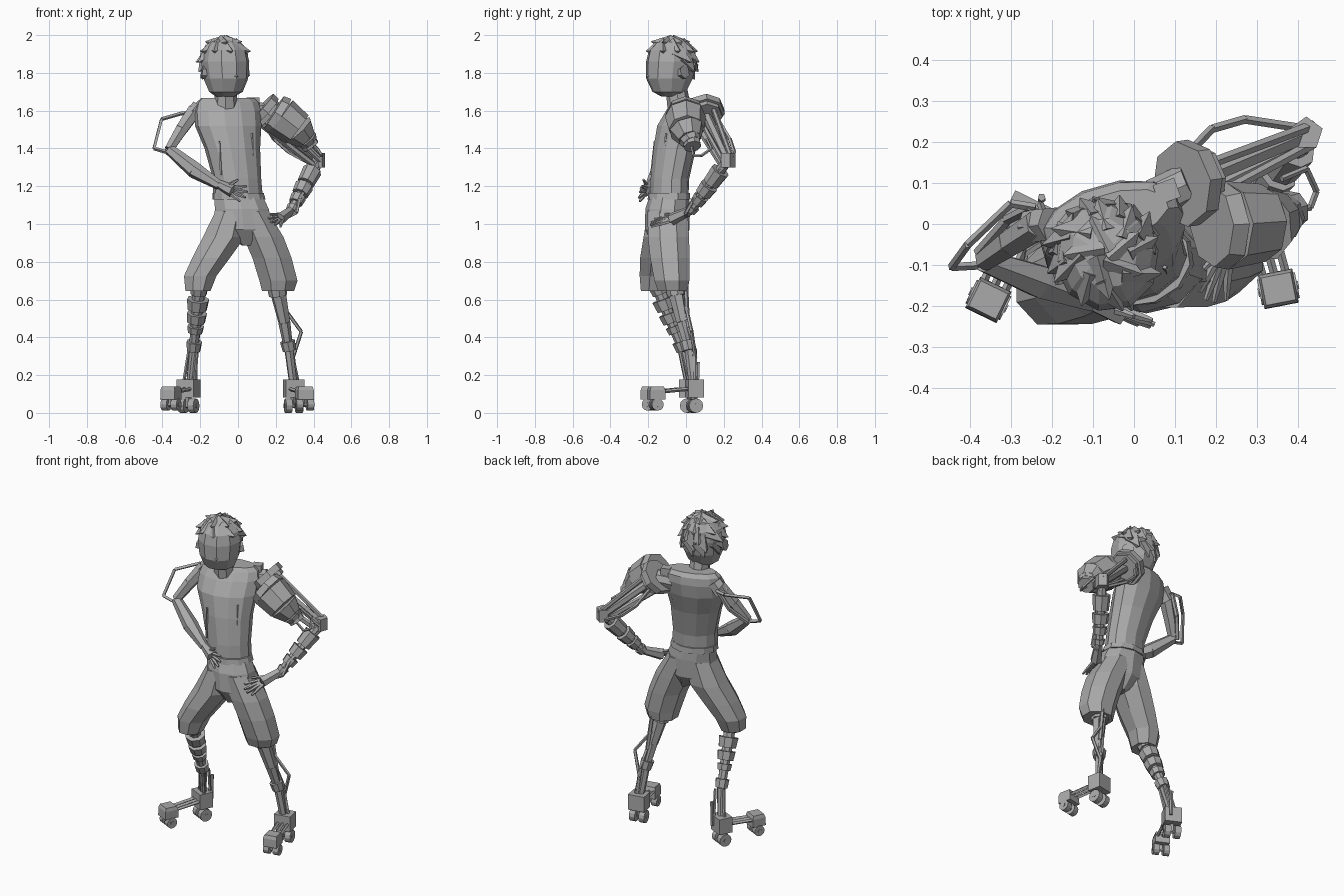
import bpy, bmesh, math, random
from mathutils import Vector, Matrix

random.seed(4)
cube = bpy.data.objects.get("Cube")
if cube:
    bpy.data.objects.remove(cube, do_unlink=True)

GREY = bpy.data.materials.new("plain grey")
GREY.use_nodes = True
GREY.diffuse_color = (0.4, 0.4, 0.4, 1)
GREY.node_tree.nodes["Principled BSDF"].inputs["Base Color"].default_value = (0.4, 0.4, 0.4, 1)


def finish(name, bm, matrix=None):
    bmesh.ops.recalc_face_normals(bm, faces=bm.faces)
    mesh = bpy.data.meshes.new(name)
    bm.to_mesh(mesh)
    bm.free()
    mesh.materials.append(GREY)
    obj = bpy.data.objects.new(name, mesh)
    if matrix:
        obj.matrix_world = matrix
    bpy.context.collection.objects.link(obj)
    return obj


def loft(name, rings, sides=10, yaw=0, matrix=None):
    """Stack of flat oval rings: (x, y, z, half width, half depth)."""
    bm = bmesh.new()
    spin = Matrix.Rotation(math.radians(yaw), 3, 'Z')
    loops = []
    for x, y, z, w, d in rings:
        loop = []
        for i in range(sides):
            a = 2 * math.pi * (i + 0.5) / sides
            off = spin @ Vector((w * math.cos(a), d * math.sin(a), 0))
            loop.append(bm.verts.new(Vector((x, y, z)) + off))
        loops.append(loop)
    for lo, hi in zip(loops, loops[1:]):
        for i in range(sides):
            j = (i + 1) % sides
            bm.faces.new((lo[i], lo[j], hi[j], hi[i]))
    bm.faces.new(loops[0][::-1])
    bm.faces.new(loops[-1])
    return finish(name, bm, matrix)


def add_cone(bm, a, b, r1, r2, sides):
    a, b = Vector(a), Vector(b)
    turn = (b - a).to_track_quat('Z', 'Y').to_matrix().to_4x4()
    bmesh.ops.create_cone(bm, cap_ends=True, segments=sides, radius1=r1, radius2=r2,
                          depth=(b - a).length, matrix=Matrix.Translation((a + b) / 2) @ turn)


def limb(name, points, radii, sides=6):
    """Chain of tapered prisms through the points."""
    bm = bmesh.new()
    for a, b, r1, r2 in zip(points, points[1:], radii, radii[1:]):
        add_cone(bm, a, b, r1, r2, sides)
    return finish(name, bm)


def rod(name, points, r=0.01, sides=5):
    return limb(name, points, [r] * len(points), sides)


def block(name, centre, size, yaw=0):
    bm = bmesh.new()
    bmesh.ops.create_cube(bm, size=1, matrix=Matrix.Diagonal((*size, 1)))
    return finish(name, bm, Matrix.Translation(centre) @ Matrix.Rotation(math.radians(yaw), 4, 'Z'))


def collars(name, a, b, stations, sides=8):
    """Short bands along a limb: (start, end, radius) as fractions of a to b."""
    a, b = Vector(a), Vector(b)
    bm = bmesh.new()
    for s, e, r in stations:
        add_cone(bm, a.lerp(b, s), a.lerp(b, e), r, r * 0.88, sides)
    return finish(name, bm)


def hand(name, wrist, palm, tips, thumb):
    limb(name + "_palm", [wrist, palm], [0.024, 0.034], 6)
    wrist, palm = Vector(wrist), Vector(palm)
    for i, tip in enumerate(tips):
        tip = Vector(tip)
        root = palm.lerp(tip, 0.1) + (tip - sum((Vector(t) for t in tips), Vector()) / 4) * 0.3
        limb(f"{name}_finger_{i + 1}", [root, root.lerp(tip, 0.55), tip], [0.012, 0.01, 0.006], 5)
    limb(name + "_thumb", [wrist.lerp(palm, 0.5), thumb], [0.013, 0.007], 5)


# Torso, neck and belt
loft("torso", [(0.0, -0.09, 1.13, .135, .10), (-.005, -.085, 1.24, .13, .10), (-.03, -.06, 1.4, .15, .11),
               (-.052, -.03, 1.52, .18, .118), (-.055, .0, 1.6, .182, .1),
               (-.055, .015, 1.645, .17, .08), (-.055, .015, 1.668, .145, .06)], 12, 16)
limb("neck", [(-.065, -.035, 1.61), (-.065, -.055, 1.74)], [.062, .056], 8)
loft("belt", [(.005, -.09, 1.13, .143, .113), (0, -.09, 1.165, .138, .11)], 12, 8)
block("shoulder_knob", (.08, .08, 1.645), (.055, .05, .05), 20)
rod("front_seam", [(-.09, -.185, 1.26), (-.1, -.165, 1.44)], .006, 4)
rod("side_seam", [(.085, -.135, 1.2), (.075, -.105, 1.48)], .006, 4)

# Head, face details and hair, built around the head's own axis
HEAD = Matrix.Translation((-.068, -.08, 0)) @ Matrix.Rotation(math.radians(26), 4, 'Z')
loft("head", [(0, -.0, 1.675, .05, .05), (0, -.01, 1.7, .09, .09), (0, -.008, 1.77, .118, .128),
              (0, 0, 1.86, .128, .135), (0, .004, 1.92, .115, .124), (0, .01, 1.962, .08, .088),
              (0, .01, 1.98, .03, .03)], 10, 0, HEAD)
limb("nose", [HEAD @ Vector((0, -.105, 1.79)), HEAD @ Vector((0, -.145, 1.78))], [.022, .004], 4)
for side, label in ((-1, "right"), (1, "left")):
    limb(label + "_ear", [HEAD @ Vector((side * .1, .01, 1.8)), HEAD @ Vector((side * .128, .02, 1.805))],
         [.032, .036], 6)
bm = bmesh.new()
for row, (lift, count) in enumerate(((70, 5), (45, 8), (22, 9), (2, 9), (-16, 8))):
    for i in range(count):
        around = 2 * math.pi * (i + 0.5 * (row % 2)) / count + random.uniform(-.15, .15)
        if lift < 30 and math.sin(around) < (-.2 if lift > 10 else .25):
            continue
        el = math.radians(lift)
        out = Vector((math.cos(el) * math.cos(around), math.cos(el) * math.sin(around), math.sin(el)))
        root = Vector((out.x * .096, out.y * .102 + .005, 1.855 + out.z * .1))
        down = Vector((math.cos(around) * math.sin(el), math.sin(around) * math.sin(el), -math.cos(el)))
        side = Vector((-math.sin(around), math.cos(around), 0))
        tip = root + out * .038 + (down * .6 + side * random.uniform(.2, .6)) * .09
        add_cone(bm, root - (tip - root) * .25, tip, .058, .002, 4)
finish("hair", bm, HEAD)

# Shorts
loft("shorts_hips", [(.048, -.1, .885, .025, .07), (.03, -.1, .97, .165, .118),
                     (.02, -.097, 1.08, .15, .118), (.005, -.09, 1.14, .136, .106)], 10)
loft("shorts_right_leg", [(-.212, -.165, .645, .072, .08), (-.2, -.153, .725, .093, .1),
                          (-.143, -.137, .82, .108, .115), (-.075, -.112, .93, .12, .122),
                          (-.035, -.1, 1.07, .09, .11)], 8)
loft("shorts_left_leg", [(.212, -.07, .645, .092, .085), (.214, -.075, .7, .109, .1),
                         (.18, -.085, .82, .112, .113), (.135, -.093, .93, .115, .118),
                         (.07, -.097, 1.07, .095, .115)], 8)

# Right lower leg: stacked collars over a core, then ankle rods
knee, shin, ankle = (-.205, -.15, .67), (-.235, -.015, .33), (-.255, .02, .17)
limb("right_shin_core", [knee, shin, ankle], [.036, .025, .018], 8)
collars("right_shin_collars", knee, shin, ((.0, .12, .05), (.2, .36, .06), (.42, .56, .055),
                                           (.62, .72, .045), (.86, 1, .042)))
for dx, dy in ((-.025, .01), (.02, .03), (.015, -.02)):
    rod("right_ankle_rod", [(shin[0] + dx, shin[1] + dy, .33), (ankle[0] + dx * 1.3, ankle[1] + dy, .16)], .009)
rod("right_heel_post", [(-.225, .06, .12), (-.225, .065, .27)], .01)

# Left lower leg: twin beams with a bent calf strut
limb("left_shin", [(.205, -.06, .67), (.245, -.02, .48), (.268, .015, .34), (.29, .035, .17)],
     [.045, .032, .024, .022], 6)
rod("left_shin_beam", [(.235, -.0, .67), (.262, .01, .45), (.285, .045, .34), (.305, .05, .17)], .012)
rod("left_calf_strut", [(.24, .0, .56), (.335, .03, .43), (.29, .05, .29), (.315, .05, .17)], .01)
collars("left_shin_collars", (.262, .005, .38), (.272, .015, .33), ((0, 1, .04),))
collars("left_knee", (.205, -.06, .68), (.212, -.05, .62), ((0, 1, .055),))


# Wheeled feet
def foot(name, heel, toe, yaw):
    turn = Matrix.Rotation(math.radians(yaw), 3, 'Z')
    across = turn @ Vector((1, 0, 0))
    heel, toe = Vector(heel), Vector(toe)
    block(name + "_heel_block", heel, (.1, .085, .095), yaw)
    loft(name + "_toe_block", [(*toe.xy, .07, .06, .06), (*toe.xy, .12, .06, .058), (*toe.xy, .14, .052, .048)],
         4, yaw)
    for s in (-1, 0, 1):
        rod(name + "_sole_rod", [heel + across * s * .03, toe + across * s * .028 + Vector((0, 0, .015))], .01, 4)
    for part, centre, r in (("heel", heel, .038), ("toe", toe, .032)):
        hub = Vector((centre.x, centre.y, r + (.0 if part == "heel" else .012)))
        rod(f"{name}_{part}_axle", [hub - across * .05, hub + across * .05], .012, 6)
        for s in (-1, 1):
            rod(f"{name}_{part}_wheel", [hub + across * s * .012, hub + across * s * .047], r, 12)
            rod(f"{name}_{part}_fork", [hub, centre], .016, 4)


foot("right_foot", (-.263, .022, .13), (-.355, -.185, .095), -26)
foot("left_foot", (.295, .045, .13), (.352, -.158, .095), 11)

# Right arm with its outer strut, hand resting on the waist
elbow = (-.365, -.09, 1.395)
limb("right_shoulder", [(-.2, .0, 1.62), (-.25, -.005, 1.56)], [.045, .045], 6)
limb("right_upper_arm", [(-.23, .0, 1.6), (-.3, -.045, 1.5), elbow], [.042, .036, .027], 6)
rod("right_arm_rear_rod", [(-.25, .04, 1.59), (-.31, .01, 1.48), (-.38, -.07, 1.385)], .013)
limb("right_forearm", [elbow, (-.23, -.14, 1.285), (-.1, -.19, 1.205)], [.03, .045, .026], 6)
rod("right_outer_strut", [(-.24, .04, 1.59), (-.3, .05, 1.585), (-.405, -.05, 1.555), (-.445, -.105, 1.4),
                          (-.36, -.1, 1.375)], .01, 4)
hand("right_hand", (-.1, -.19, 1.21), (-.03, -.215, 1.175),
     [(.045, -.235, 1.2), (.05, -.245, 1.17), (.04, -.25, 1.14), (.01, -.245, 1.12)], (-.0, -.225, 1.235))

# Left mechanical arm: collar disc, barrel, rods and hinge block
disc = Vector((.135, .1, 1.595))
axis = Vector((.72, .1, -.66)).normalized()
rod("arm_collar", [disc - axis * .025, disc + axis * .015], .105, 8)
rod("arm_collar_rim", [disc + axis * .015, disc + axis * .04], .09, 8)
rod("shoulder_joint", [(.05, .06, 1.58), disc], .05, 8)
limb("arm_barrel", [(.19, -.005, 1.592), (.225, -.003, 1.57), (.315, .003, 1.5), (.36, .02, 1.45), (.375, .03, 1.43)],
     [.1, .108, .095, .062, .05], 8)
rod("barrel_nozzle", [(.355, .025, 1.455), (.388, .035, 1.41)], .048, 8)
hinge = Vector((.42, .22, 1.335))
for dx, dy, dz, r in ((0, 0, 0, .024), (-.02, -.05, -.06, .018), (.03, .04, .03, .014), (.03, -.05, .0, .014)):
    off = Vector((dx, dy, dz))
    rod("left_arm_rod", [disc + off, hinge + off * .5], r, 6)
rod("left_arm_rear_strut", [(.12, .16, 1.57), (.19, .232, 1.45), (.27, .255, 1.38), (.4, .235, 1.31)], .011)
rod("left_arm_cable", [(.36, .11, 1.45), (.42, .135, 1.4), (.445, .08, 1.36), (.43, .04, 1.36), (.38, .03, 1.41)], .008)
limb("left_elbow_hinge", [hinge + Vector((0, 0, .04)), hinge - Vector((0, 0, .035))], [.042, .042], 5)
wrist = (.285, .03, 1.075)
limb("left_forearm_core", [hinge, wrist], [.028, .024], 8)
collars("left_forearm_collars", hinge, wrist, ((.2, .46, .052), (.51, .68, .05), (.73, .86, .042), (.94, 1.03, .034)))
rod("left_forearm_rod", [(.43, .2, 1.3), (.325, .04, 1.13), (.31, .0, 1.06), (.27, .0, 1.04)], .01)
hand("left_hand", wrist, (.22, -.075, 1.025),
     [(.16, -.165, 1.03), (.175, -.185, 1.01), (.195, -.19, .995), (.225, -.185, .985)], (.17, -.11, 1.05))
